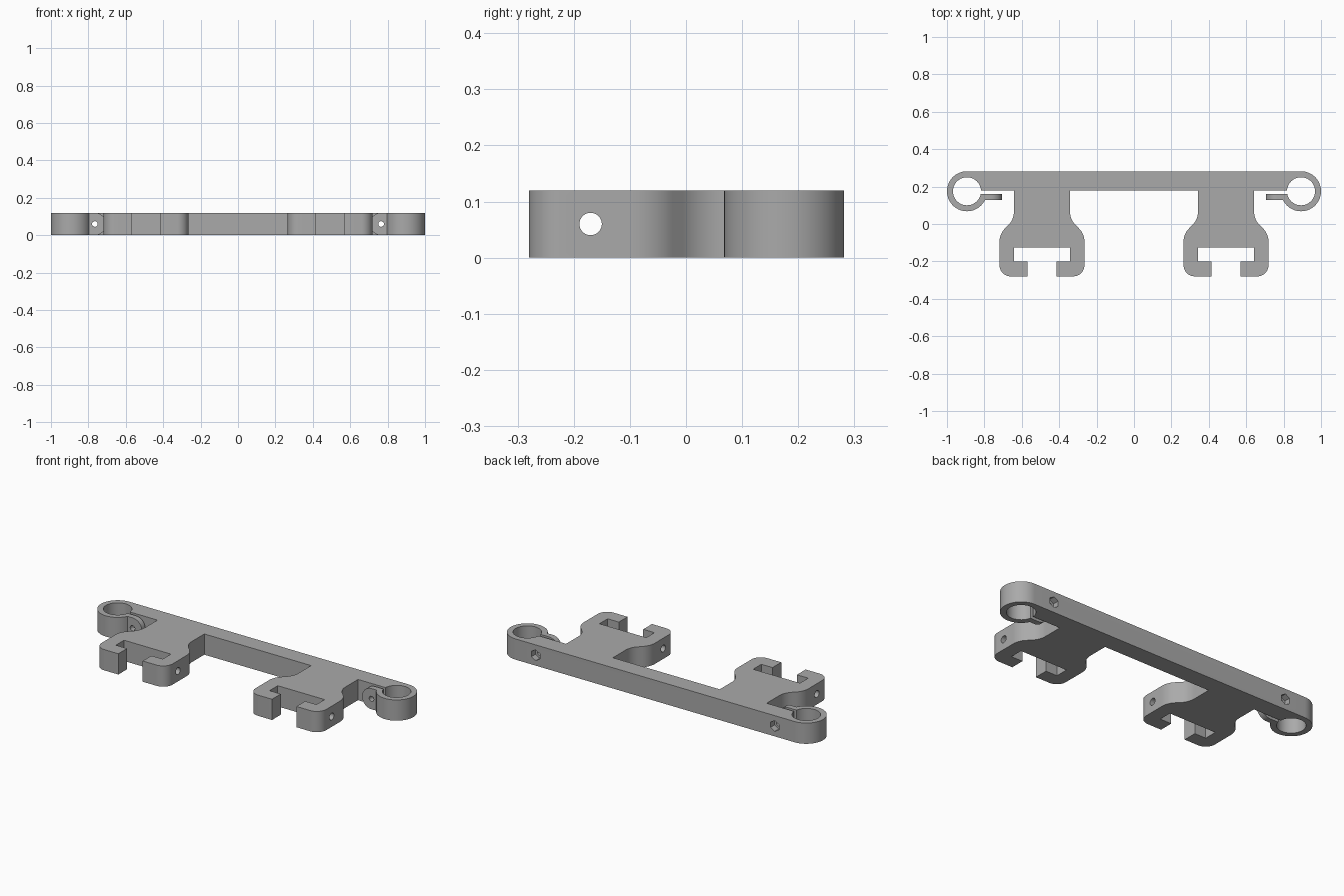
import bpy, bmesh
from math import sin, cos, pi, radians, asin, degrees
from mathutils import Vector, Matrix

if "Cube" in bpy.data.objects:
    bpy.data.objects.remove(bpy.data.objects["Cube"])

HEIGHT, MID = 0.12, 0.06
RING = Vector((0.893, 0.175))
RING_OUT, RING_IN = 0.107, 0.075
SLOT_LOW, SLOT_HIGH = 0.16, 0.18      # clamp gap between ear and bar
EAR_FRONT = 0.128
ARM_X, SCREW_X, PIN_Y = 0.492, 0.765, -0.17

grey = bpy.data.materials.new("matte grey")
grey.use_nodes = True
colour = (0.4, 0.4, 0.4, 1)
grey.diffuse_color = colour
grey.node_tree.nodes["Principled BSDF"].inputs["Base Color"].default_value = colour


def arc(centre, r, a0, a1, n):
    steps = [radians(a0 + (a1 - a0) * i / n) for i in range(n + 1)]
    return [centre + Vector((cos(a), sin(a))) * r for a in steps]


def fillet(corner, before, after, r, n=10):
    """Replace a corner by an arc tangent to both sides."""
    c = Vector(corner)
    u, v = (Vector(before) - c).normalized(), (Vector(after) - c).normalized()
    half = u.angle(v) / 2
    t = r / abs(sin(half) / cos(half))
    centre = c + (u + v).normalized() * (r / sin(half))
    p, q = c + u * t - centre, c + v * t - centre
    total = p.angle_signed(q)
    return [centre + Matrix.Rotation(-total * i / n, 2) @ p for i in range(n + 1)]


def rounded(points):
    """Turn (x, y, radius) points into a path with rounded corners."""
    path = []
    for i, (x, y, r) in enumerate(points):
        if r:
            path += fillet((x, y), points[i - 1][:2], points[i + 1][:2], r)
        else:
            path.append(Vector((x, y)))
    return path


def prism(name, path, depth, matrix=Matrix()):
    """Extrude a closed 2D path along local z."""
    bm = bmesh.new()
    face = bm.faces.new([bm.verts.new((p.x, p.y, 0)) for p in path])
    out = bmesh.ops.extrude_face_region(bm, geom=[face])
    moved = [g for g in out["geom"] if isinstance(g, bmesh.types.BMVert)]
    bmesh.ops.translate(bm, verts=moved, vec=(0, 0, depth))
    bmesh.ops.transform(bm, matrix=matrix, verts=bm.verts)
    bmesh.ops.recalc_face_normals(bm, faces=bm.faces)
    mesh = bpy.data.meshes.new(name)
    bm.to_mesh(mesh)
    bm.free()
    mesh.materials.append(grey)
    obj = bpy.data.objects.new(name, mesh)
    bpy.context.collection.objects.link(obj)
    return obj


def activate(obj):
    bpy.ops.object.select_all(action='DESELECT')
    obj.select_set(True)
    bpy.context.view_layer.objects.active = obj


def drill(obj, start, axis, r, depth, sides=32):
    """Cut a round or hexagonal hole along x or y."""
    turn = Matrix.Rotation(pi / 2, 4, 'Y') if axis == 'X' else Matrix.Rotation(-pi / 2, 4, 'X')
    circle = arc(Vector((0, 0)), r, 90, 450, sides)[:-1]
    cutter = prism("hole_cutter", circle, depth, Matrix.Translation(start) @ turn)
    cutter.hide_render = True
    mod = obj.modifiers.new("hole", 'BOOLEAN')
    mod.operation, mod.solver, mod.object = 'DIFFERENCE', 'EXACT', cutter
    activate(obj)
    bpy.ops.object.modifier_apply(modifier=mod.name)
    bpy.data.objects.remove(cutter)


# Half of the jaw arm, offsets from the arm's centre line, from bar to mouth
arm = [(0.15, SLOT_HIGH, 0), (0.15, 0.024, 0.1), (0.227, -0.053, 0.1),
       (0.227, -0.28, 0.06), (0.078, -0.28, 0), (0.078, -0.2, 0),
       (0.15, -0.2, 0), (0.15, -0.125, 0)]
outer = rounded(arm)
jaw = [Vector((ARM_X + p.x, p.y)) for p in outer]
jaw += [Vector((ARM_X - p.x, p.y)) for p in reversed(outer)]

# Right half: bar, split ring, clamp gap, jaw arm
gap_low = degrees(asin((RING.y - SLOT_LOW) / RING_IN))
gap_high = degrees(asin((SLOT_HIGH - RING.y) / RING_IN))
gap_out = degrees(asin((RING.y - SLOT_LOW) / RING_OUT))
half = arc(RING, RING_OUT, 90, gap_out - 180, 48)
half += arc(RING, RING_IN, 180 + gap_low, 540 - gap_high, 48)
half += jaw
outline = half + [Vector((-p.x, p.y)) for p in reversed(half)]
body = prism("bracket_body", outline, HEIGHT)

# Clamp ears with a rounded end beside each ring
parts = [body]
tip = arc(Vector((SCREW_X, MID)), MID, 270, 90, 24)
ear_path = [Vector((0.805, 0))] + tip + [Vector((0.805, HEIGHT))]
for side, label in ((1, "left"), (-1, "right")):
    path = [Vector((side * p.x, p.y)) for p in ear_path]
    stand = Matrix.Translation((0, SLOT_LOW, 0)) @ Matrix.Rotation(pi / 2, 4, 'X')
    ear = prism(label + "_clamp_ear", path, SLOT_LOW - EAR_FRONT, stand)
    parts.append(ear)
    # Screw hole through ear and bar, nut pocket at the back, pin hole in jaws
    drill(ear, (side * SCREW_X, 0.1, MID), 'Y', 0.015, 0.1)
    drill(body, (side * SCREW_X, 0.1, MID), 'Y', 0.015, 0.3)
    drill(body, (side * SCREW_X, 0.245, MID), 'Y', 0.031, 0.1, 6)
    drill(body, (side * ARM_X - 0.3, PIN_Y, MID), 'X', 0.02, 0.6)

for obj in parts:
    activate(obj)
    bpy.ops.object.shade_smooth_by_angle(angle=radians(30))
